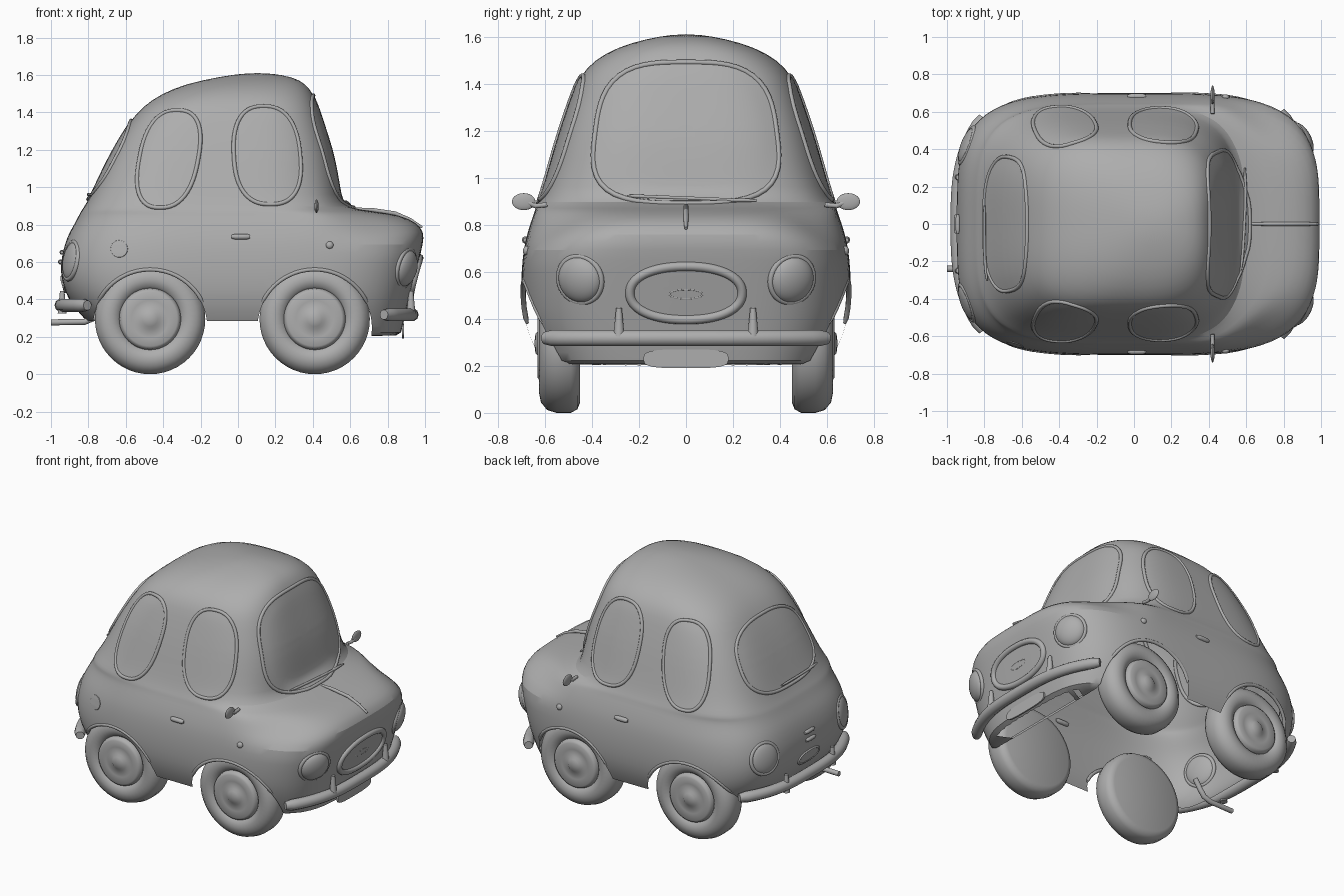
import bpy, bmesh
from math import sin, cos, pi, radians
from mathutils import Vector
from mathutils.bvhtree import BVHTree

if "Cube" in bpy.data.objects:
    bpy.data.objects.remove(bpy.data.objects["Cube"])

grey = bpy.data.materials.new("plain_grey")
grey.use_nodes = True
grey.diffuse_color = (0.42, 0.42, 0.42, 1)
grey.node_tree.nodes["Principled BSDF"].inputs["Base Color"].default_value = (0.42, 0.42, 0.42, 1)

X, Y, Z = Vector((1, 0, 0)), Vector((0, 1, 0)), Vector((0, 0, 1))
SIDES = (("left", 1), ("right", -1))


def finish(ob, name, angle=40):
    ob.name = name
    ob.data.materials.clear()
    ob.data.materials.append(grey)
    bpy.ops.object.select_all(action='DESELECT')
    ob.select_set(True)
    bpy.context.view_layer.objects.active = ob
    bpy.ops.object.shade_smooth_by_angle(angle=radians(angle))
    return ob


def add_mesh(name, verts, faces, angle=40):
    me = bpy.data.meshes.new(name)
    me.from_pydata([tuple(v) for v in verts], [], faces)
    bm = bmesh.new()
    bm.from_mesh(me)
    bmesh.ops.recalc_face_normals(bm, faces=bm.faces)
    bm.to_mesh(me)
    bm.free()
    ob = bpy.data.objects.new(name, me)
    bpy.context.collection.objects.link(ob)
    return finish(ob, name, angle)


def tube(name, pts, r, cyclic=False, ends=0.6):
    cu = bpy.data.curves.new(name, 'CURVE')
    cu.dimensions = '3D'
    cu.bevel_depth, cu.bevel_resolution, cu.use_fill_caps = r, 3, True
    sp = cu.splines.new('POLY')
    sp.points.add(len(pts) - 1)
    for p, co in zip(sp.points, pts):
        p.co = (*co, 1)
    sp.use_cyclic_u = cyclic
    if not cyclic:
        sp.points[0].radius = sp.points[-1].radius = ends
    tmp = bpy.data.objects.new(name, cu)
    bpy.context.collection.objects.link(tmp)
    me = bpy.data.meshes.new_from_object(tmp.evaluated_get(bpy.context.evaluated_depsgraph_get()))
    bpy.data.objects.remove(tmp)
    ob = bpy.data.objects.new(name, me)
    bpy.context.collection.objects.link(ob)
    return finish(ob, name, 60)


def blob(name, loc, size, normal=Z):
    bpy.ops.mesh.primitive_uv_sphere_add(segments=32, ring_count=16, location=loc,
                                         rotation=normal.to_track_quat('Z', 'Y').to_euler())
    ob = bpy.context.object
    ob.scale = size
    return finish(ob, name, 80)


def superpoint(t, n):
    c, s = cos(t), sin(t)
    r = (abs(c) ** n + abs(s) ** n) ** (-1 / n)
    return c * r, s * r


def clamp(v):
    return max(0, min(1, v))


# Body: horizontal slices (height, rear, front, half width, squareness)
rows = [(.2, -.7, .86, .59, 4), (.21, -.72, .87, .605, 4), (.3, -.83, .89, .655, 4),
        (.4, -.91, .915, .69, 4), (.5, -.945, .94, .7, 4), (.6, -.95, .965, .7, 4),
        (.7, -.925, .99, .69, 4), (.76, -.9, .995, .675, 4), (.81, -.87, .955, .66, 4),
        (.85, -.85, .87, .645, 4), (.87, -.84, .73, .64, 4), (.89, -.825, .57, .63, 4),
        (.95, -.79, .55, .607, 3.8), (1.08, -.73, .53, .57, 3.7), (1.2, -.67, .505, .535, 3.7),
        (1.35, -.58, .455, .483, 3.6), (1.43, -.51, .43, .452, 3.4), (1.5, -.41, .4, .39, 3),
        (1.555, -.27, .36, .29, 2.7), (1.59, -.1, .29, .17, 2.4), (1.61, .04, .17, .05, 2)]
N = 64
verts, faces = [], []
for z, back, front, half, n in rows:
    # the bonnet narrows towards its top, ahead of the cabin
    pinch = .24 * clamp((z - .7) / .16) if z < .9 else 0
    for i in range(N):
        u, v = superpoint(2 * pi * i / N, n)
        x = (front + back) / 2 + u * (front - back) / 2
        verts.append((x, v * half * (1 - pinch * clamp((x - .47) / .25)), z))
for k in range(len(rows) - 1):
    for i in range(N):
        a, b = k * N + i, k * N + (i + 1) % N
        faces.append((a, b, b + N, a + N))
faces += [tuple(range(N)), tuple(range(len(verts) - N, len(verts)))]
body = add_mesh("body", verts, faces)


def apply_mod(kind, **props):
    bpy.context.view_layer.objects.active = body
    m = body.modifiers.new("step", kind)
    for key, val in props.items():
        setattr(m, key, val)
    bpy.ops.object.modifier_apply(modifier=m.name)


apply_mod('SUBSURF', levels=1)
surface = BVHTree.FromPolygons([v.co.copy() for v in body.data.vertices],
                               [tuple(p.vertices) for p in body.data.polygons])


def cast(u, v, side, lift=0.0):
    """Point and normal on the body, seen along side (+-X or +-Y)."""
    start = side * 3 + (Y if side.x else X) * u + Z * v
    loc, nor, _, _ = surface.ray_cast(start, -side)
    if nor.dot(side) < 0:
        nor = -nor
    return loc + nor * lift, nor


# Wheel arches and sill line cut from the body
WHEELS = (("rear", -.47), ("front", .41))
ARCH_Z, ARCH_R = .248, .306
cutters = []
for _, x in WHEELS:
    bpy.ops.mesh.primitive_cylinder_add(vertices=64, radius=ARCH_R, depth=2, location=(x, 0, ARCH_Z),
                                        rotation=(pi / 2, 0, 0))
    cutters.append(bpy.context.object)
bpy.ops.mesh.primitive_cube_add(size=1, location=(-.3, 0, .1))
bpy.context.object.scale = (1.6, 2, .37)
cutters.append(bpy.context.object)
for c in cutters:
    c.name, c.hide_render = "cutter", True
    apply_mod('BOOLEAN', operation='DIFFERENCE', solver='EXACT', object=c)
for c in cutters:
    bpy.data.objects.remove(c)

# Leave the body as a hollow shell, open underneath
bm = bmesh.new()
bm.from_mesh(body.data)
inner = []
for f in bm.faces:
    mid = f.calc_center_median()
    floor = mid.z < .205 and abs(f.normal.z) > .9
    if floor or surface.find_nearest(mid)[3] > .002:
        inner.append(f)
bmesh.ops.delete(bm, geom=inner, context='FACES')
bm.to_mesh(body.data)
bm.free()
finish(body, "body", 40)

# Wheels: turned profile (radius, y), with tyre, hub and dimpled cap
profile = [(0, .45), (.25, .45), (.28, .462), (.295, .49), (.295, .55), (.283, .59), (.25, .617),
           (.21, .625), (.175, .612), (.165, .6), (.16, .62), (.145, .632), (.1, .625),
           (.055, .628), (.04, .64), (0, .645)]
S = 48
for end, x in WHEELS:
    for side, s in SIDES:
        vs = [(x + r * cos(2 * pi * i / S), s * y, .295 + r * sin(2 * pi * i / S))
              for r, y in profile[1:-1] for i in range(S)]
        fs = [(k * S + i, k * S + (i + 1) % S, (k + 1) * S + (i + 1) % S, (k + 1) * S + i)
              for k in range(len(profile) - 3) for i in range(S)]
        last = len(vs) - S
        vs += [(x, s * profile[0][1], .295), (x, s * profile[-1][1], .295)]
        for i in range(S):
            fs += [(i, (i + 1) % S, len(vs) - 2), (last + i, last + (i + 1) % S, len(vs) - 1)]
        add_mesh(f"{end}_{side}_wheel", vs, fs, 50)
        r = ARCH_R + .006
        arch = [cast(x + r * cos(t), ARCH_Z + r * sin(t), Y * s, -.005)[0]
                for t in [pi * k / 36 for k in range(5, 32)]]
        tube(f"{end}_{side}_arch_lip", arch, .011)


def panel(name, side, u0, v0, a, b, n=2.6, taper=0, lean=0, rim=.011, count=64):
    """Thin plate following the body, with a raised rim."""
    def place(t, k, lift):
        p, q = superpoint(t, n)
        p, q = p * k, q * k
        return cast(u0 + a * p * (1 + taper * q) + lean * b * q, v0 + b * q, side, lift)[0]
    angles = [2 * pi * i / count for i in range(count)]
    steps = 8
    vs = [cast(u0, v0, side, .004)[0]]
    vs += [place(t, k / steps, .004) for k in range(1, steps + 1) for t in angles]
    fs = [(0, 1 + i, 1 + (i + 1) % count) for i in range(count)]
    for k in range(steps - 1):
        for i in range(count):
            p, q = 1 + k * count + i, 1 + k * count + (i + 1) % count
            fs.append((p, q, q + count, p + count))
    add_mesh(name, vs, fs, 60)
    tube(name + "_rim", [place(t, 1, .001) for t in angles], rim, True)


# Windows
panel("windshield", X, 0, 1.19, .385, .3, 3.2, -.1)
panel("rear_window", -X, 0, 1.145, .355, .21, 2.8, -.08)
for side, s in SIDES:
    panel(f"{side}_front_window", Y * s, .155, 1.17, .177, .262, 2.5, -.03, -.07)
    panel(f"{side}_rear_window", Y * s, -.37, 1.15, .157, .26, 2.5, 0, .18)

# Grille, emblems and fuel cap
panel("grille", X, 0, .51, .238, .113, 2.2, rim=.02)
panel("grille_badge", X, 0, .505, .07, .02, 2, rim=.004)
panel("rear_badge", -X, 0, .48, .11, .04, 2.3, rim=.007)
panel("fuel_cap", -Y, -.635, .67, .043, .043, 2, rim=.003)


def lamp(name, u, v, side, r, depth, lift):
    loc, nor = cast(u, v, side, lift)
    blob(name, loc, (r, r, depth), nor)
    bpy.ops.mesh.primitive_torus_add(major_radius=r, minor_radius=.013, major_segments=48,
                                     minor_segments=10, location=loc,
                                     rotation=nor.to_track_quat('Z', 'Y').to_euler())
    finish(bpy.context.object, name + "_ring", 80)


for side, s in SIDES:
    # Lamps
    lamp(f"{side}_headlight", s * .455, .565, X, .1, .05, -.012)
    lamp(f"{side}_tail_light", s * .425, .61, -X, .1, .032, -.015)
    loc, nor = cast(.49, .69, Y * s, .002)
    blob(f"{side}_indicator", loc, (.02, .02, .014), nor)
    # Door handle and mirror
    tube(f"{side}_door_handle", [cast(-.035 + .02 * k, .735, Y * s, .001)[0] for k in range(6)], .016)
    tube(f"{side}_mirror_stalk", [(.42, s * .59, .885), (.42, s * .64, .88), (.42, s * .67, .893)], .011, ends=1)
    blob(f"{side}_mirror", (.42, s * .69, .898), (.011, .05, .036))
    # Bumper guards
    for end, e, x, y in (("front", 1, .925, .285), ("rear", -1, -.94, .25)):
        bpy.ops.mesh.primitive_cone_add(vertices=20, radius1=.024, radius2=.012, depth=.12,
                                        location=(x, s * y, .385))
        finish(bpy.context.object, f"{end}_{side}_bumper_guard")

# Bumpers
for name, x0, sweep, w, z in (("front_bumper", .93, -.15, .6, .318), ("rear_bumper", -.945, .14, .57, .368)):
    ys = [k / 16 for k in range(-16, 17)]
    tube(name, [(x0 + sweep * abs(q) ** 3, w * q, z) for q in ys], .036, ends=.75)

# Number plate under the front bumper, with rounded ends
outline = [superpoint(2 * pi * i / N, 3.5) for i in range(N)]
plate = [(x, .18 * u, .23 + .04 * v) for x in (.878, .888) for u, v in outline]
walls = [(i, (i + 1) % N, (i + 1) % N + N, i + N) for i in range(N)]
add_mesh("number_plate", plate, walls + [tuple(range(N)), tuple(range(N, 2 * N))])

# Bonnet strip, wipers, boot handle and exhaust
strip = [(.61, .885), (.72, .878), (.84, .86), (.92, .825), (.985, .785)]
tube("bonnet_strip", [(x, 0, z) for x, z in strip], .011)
tube("front_wiper", [cast(-.25 + .05 * k, .915 - .002 * k, X, .01)[0] for k in range(12)], .008)
tube("rear_wiper", [cast(-.3 + .05 * k, .955, -X, .012)[0] for k in range(9)], .008)
for z in (.6, .65):
    tube("boot_handle", [cast(-.05 + .02 * k, z, -X, .005)[0] for k in range(6)], .013)
tube("exhaust_pipe", [(-.7, -.24, .4), (-.74, -.24, .34), (-.77, -.24, .3),
                      (-.82, -.24, .28), (-1, -.24, .277)], .017, ends=1)
